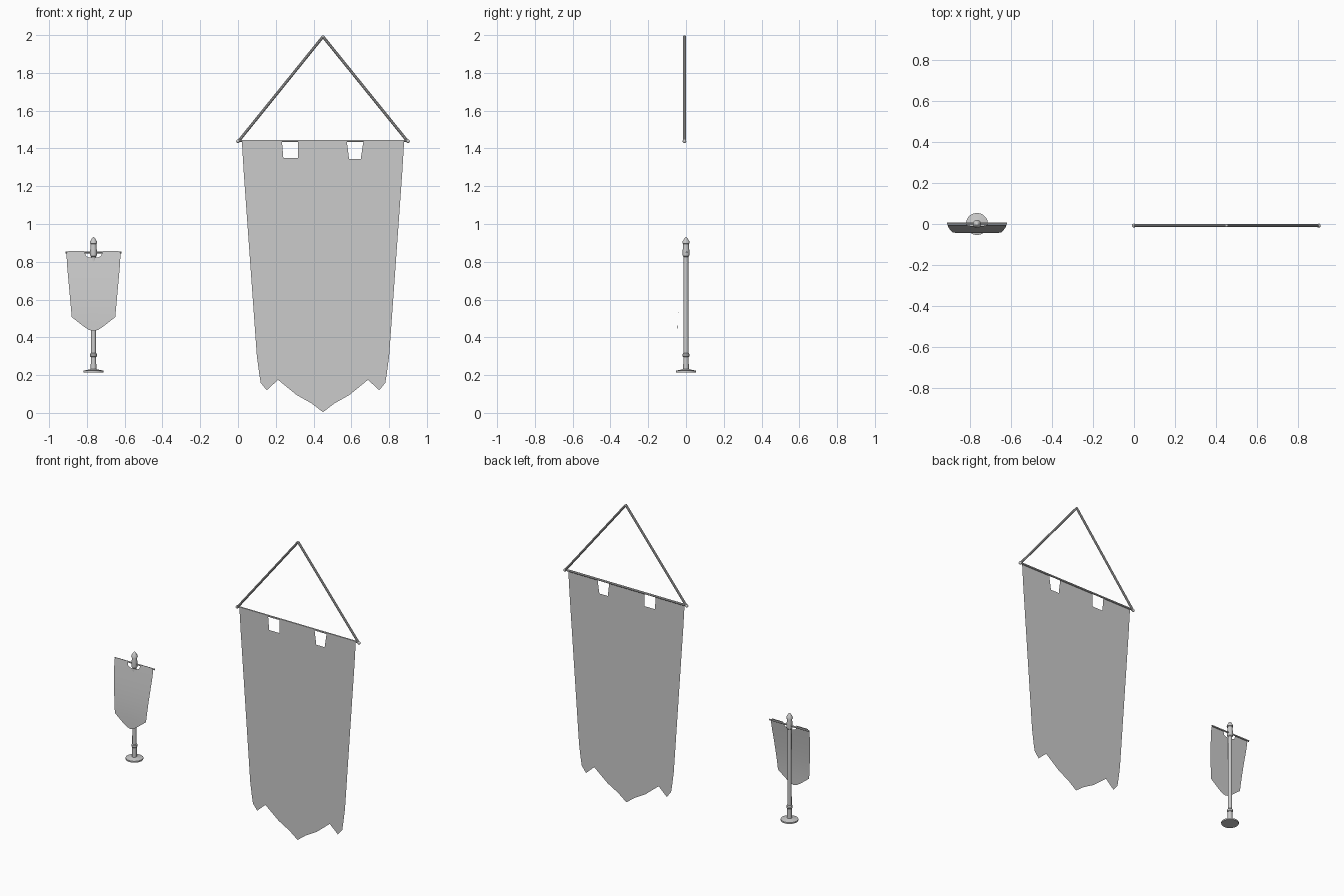
import bpy, bmesh, math
from mathutils import Vector

if "Cube" in bpy.data.objects:
    bpy.data.objects.remove(bpy.data.objects["Cube"])

grey = bpy.data.materials.new("plain_grey")
grey.use_nodes = True
GREY = (0.6, 0.6, 0.6, 1)
grey.diffuse_color = GREY
grey.node_tree.nodes["Principled BSDF"].inputs["Base Color"].default_value = GREY


def finish(name, bm, smooth=True):
    mesh = bpy.data.meshes.new(name)
    bm.to_mesh(mesh)
    bm.free()
    obj = bpy.data.objects.new(name, mesh)
    bpy.context.collection.objects.link(obj)
    mesh.materials.append(grey)
    if smooth:
        bpy.ops.object.select_all(action='DESELECT')
        obj.select_set(True)
        bpy.context.view_layer.objects.active = obj
        bpy.ops.object.shade_smooth_by_angle(angle=math.radians(35))
    return obj


def rod(name, a, b, radius, sides=10):
    a, b = Vector(a), Vector(b)
    bm = bmesh.new()
    bmesh.ops.create_cone(bm, cap_ends=True, segments=sides, radius1=radius,
                          radius2=radius, depth=(b - a).length)
    obj = finish(name, bm)
    obj.location = (a + b) / 2
    obj.rotation_euler = (b - a).to_track_quat('Z', 'Y').to_euler()
    return obj


def ball(name, centre, radius):
    bm = bmesh.new()
    bmesh.ops.create_uvsphere(bm, u_segments=10, v_segments=6, radius=radius)
    obj = finish(name, bm)
    obj.location = centre


def lathe(name, profile, x, sides=20):
    bm = bmesh.new()
    verts = [bm.verts.new((r, 0, z)) for r, z in profile]
    edges = [bm.edges.new(p) for p in zip(verts, verts[1:])]
    bmesh.ops.spin(bm, geom=verts + edges, cent=(0, 0, 0), axis=(0, 0, 1),
                   angle=math.tau, steps=sides)
    bmesh.ops.remove_doubles(bm, verts=bm.verts, dist=0.0001)
    bmesh.ops.recalc_face_normals(bm, faces=bm.faces)
    finish(name, bm).location.x = x


def cloth(name, outline, depth, levels):
    """Single sheet from an outline in x and z, pushed forward by height."""
    bm = bmesh.new()
    bm.faces.new([bm.verts.new((x, 0, z)) for x, z in outline])
    bmesh.ops.triangulate(bm, faces=bm.faces)
    for z in levels:
        bmesh.ops.bisect_plane(bm, geom=bm.verts[:] + bm.edges[:] + bm.faces[:],
                               plane_co=(0, 0, z), plane_no=(0, 0, 1))
    for v in bm.verts:
        v.co.y = depth(v.co.z)
    bm.normal_update()
    bmesh.ops.reverse_faces(bm, faces=[f for f in bm.faces if f.normal.y > 0])
    finish(name, bm)


# Large hanging banner: notched top edge, ragged point at the bottom
MID = 0.45
lower_half = [(0.43, 1.445), (0.42, 1.28), (0.35, 0.3), (0.338, 0.21), (0.33, 0.16),
              (0.298, 0.12), (0.238, 0.175), (0.14, 0.095), (0.06, 0.05)]
right_side = [(MID + x, z) for x, z in lower_half]
left_side = [(MID - x, z) for x, z in reversed(lower_half)]
notches = [(0.232, 1.445), (0.24, 1.35), (0.318, 1.35), (0.318, 1.445),
           (0.575, 1.445), (0.588, 1.345), (0.65, 1.345), (0.665, 1.445)]
cloth("hanging_banner", right_side + [(MID, 0.004)] + left_side + notches,
      lambda z: -0.014, [])

# Strips of cloth closing the notches along the rod
for name, x0, x1 in (("left_notch_hem", 0.575, 0.665), ("right_notch_hem", 0.232, 0.318)):
    cloth(name, [(x0, 1.437), (x1, 1.437), (x1, 1.445), (x0, 1.445)], lambda z: -0.014, [])

# Rod, end knobs and the hanging cords
Y = -0.008
apex = (MID, Y, 1.992)
rod("banner_rod", (0, Y, 1.44), (0.9, Y, 1.44), 0.006)
for side, s in (("left", 1), ("right", -1)):
    end = (MID + s * 0.446, Y, 1.44)
    rod(side + "_cord", end, apex, 0.0075)
    ball(side + "_rod_knob", (MID + s * 0.45, Y, 1.438), 0.01)
ball("cord_peak", (MID, Y, 1.991), 0.008)

# Small standing pole with round foot, rings and pointed finial
POLE = -0.765
lathe("standing_pole", [
    (0, 0.215), (0.054, 0.215), (0.054, 0.224), (0.03, 0.228), (0.015, 0.232),
    (0.014, 0.295), (0.018, 0.3), (0.018, 0.312), (0.0135, 0.318),
    (0.0125, 0.825), (0.017, 0.83), (0.018, 0.85), (0.017, 0.87),
    (0.015, 0.895), (0.02, 0.897), (0.018, 0.908), (0.008, 0.925), (0, 0.932)], POLE)

# Small banner and its crossbar
rod("small_crossbar", (POLE - 0.147, 0.003, 0.85), (POLE + 0.147, 0.003, 0.85), 0.005)
small_half = [(0.022, 0.822), (0.04, 0.83), (0.05, 0.858), (0.13, 0.858),
              (0.143, 0.845), (0.14, 0.78), (0.115, 0.507), (0.102, 0.525),
              (0.08, 0.487), (0.055, 0.46), (0.025, 0.44)]
small = [(POLE + x, z) for x, z in small_half] + [(POLE, 0.432)]
small += [(POLE - x, z) for x, z in reversed(small_half)]
cloth("small_banner", small,
      lambda z: -0.004 - 0.04 * math.sin(min(1, max(0, (0.858 - z) / 0.43)) * math.pi / 2),
      [0.5, 0.56, 0.62, 0.68, 0.74, 0.8])
